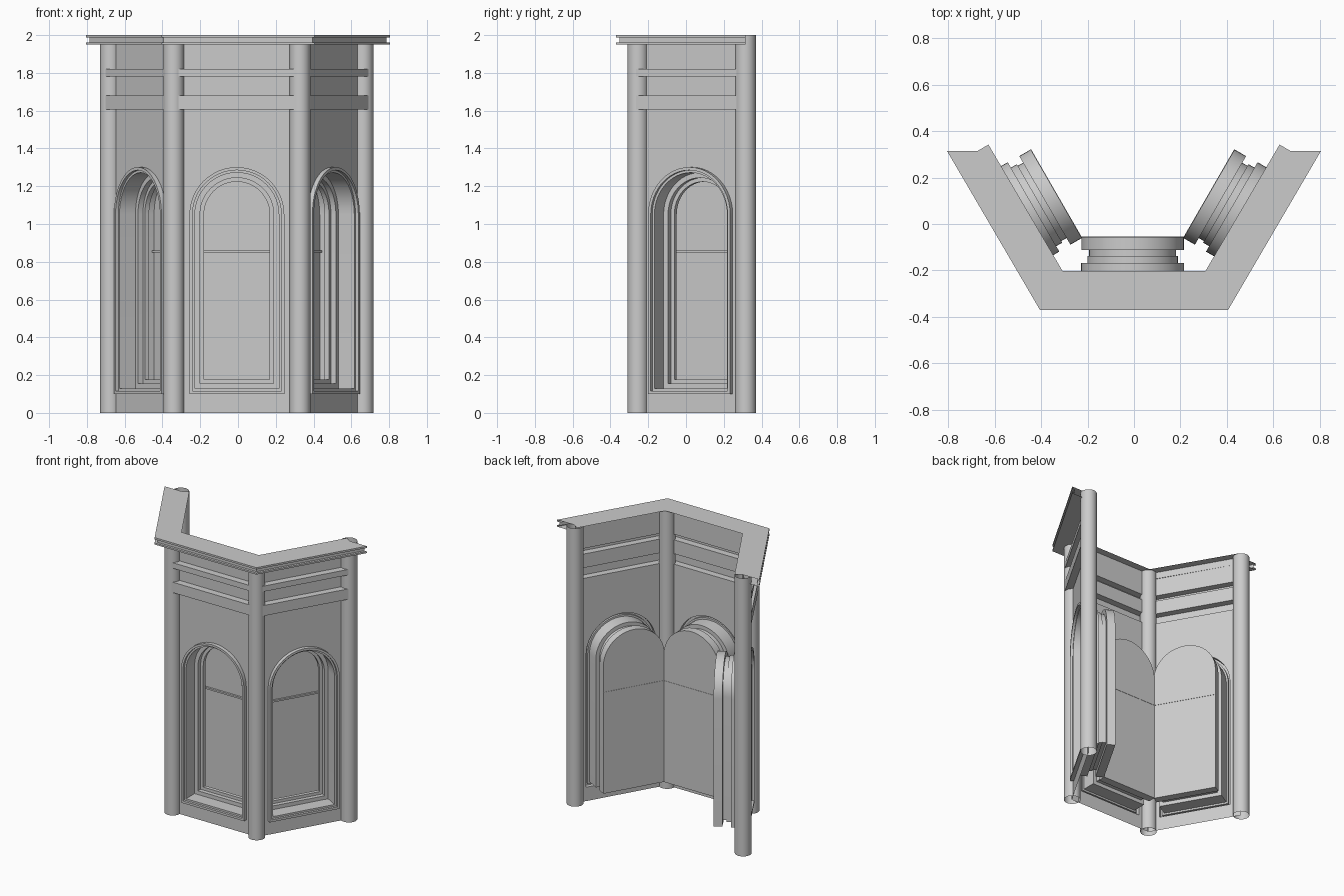
import bpy, bmesh, math
from mathutils import Matrix, Vector

if "Cube" in bpy.data.objects:
    bpy.data.objects.remove(bpy.data.objects["Cube"])

SEG = 24
SPRING = 1.05      # height where the arches begin
HALF = 0.251       # half width of the wall opening
SILL = 0.10


def finish(name, bm, matrix=None, smooth=False):
    bmesh.ops.recalc_face_normals(bm, faces=bm.faces[:])
    mesh = bpy.data.meshes.new(name)
    bm.to_mesh(mesh)
    bm.free()
    ob = bpy.data.objects.new(name, mesh)
    bpy.context.collection.objects.link(ob)
    if matrix:
        ob.matrix_world = matrix
    if smooth:
        bpy.ops.object.select_all(action='DESELECT')
        ob.select_set(True)
        bpy.context.view_layer.objects.active = ob
        bpy.ops.object.shade_smooth_by_angle(angle=math.radians(30))
    return ob


def arch(w, y):
    """Closed arched outline of half width w at depth y."""
    z0 = SILL + HALF - w
    pts = [(-w, y, z0), (w, y, z0)]
    for i in range(SEG + 1):
        a = math.pi * i / SEG
        pts.append((w * math.cos(a), y, SPRING + w * math.sin(a)))
    return pts


def loft(bm, rings, closed=True):
    rows = [[bm.verts.new(p) for p in r] for r in rings]
    for a, b in zip(rows, rows[1:]):
        n = len(a)
        for i in range(n if closed else n - 1):
            j = (i + 1) % n
            bm.faces.new((a[i], a[j], b[j], b[i]))
    return rows


def rect(bm, x, z0, z1, y=0):
    return bm.faces.new([bm.verts.new(p) for p in
                         ((-x, y, z0), (x, y, z0), (x, y, z1), (-x, y, z1))])


def arch_frame(name, profile, m):
    bm = bmesh.new()
    loft(bm, [arch(w, y) for w, y in profile])
    finish(name, bm, m, True)


def panel(side, m):
    # wall with arched opening, and the strips between the frieze bands
    bm = bmesh.new()
    loops = [[(-.332, 0, 0), (.332, 0, 0), (.332, 0, 1.605), (-.332, 0, 1.605)],
             arch(HALF, 0)]
    edges = []
    for pts in loops:
        vs = [bm.verts.new(p) for p in pts]
        edges += [bm.edges.new((vs[i], vs[(i + 1) % len(vs)])) for i in range(len(vs))]
    bmesh.ops.triangle_fill(bm, use_beauty=True, use_dissolve=False, edges=edges)
    rect(bm, .332, 1.68, 1.78)
    rect(bm, .332, 1.82, 2.0)
    finish(side + "_wall", bm, m)

    # raised frieze bands, hollow at the back
    for name, z0, z1 in (("lower_band", 1.605, 1.68), ("upper_band", 1.78, 1.82)):
        bm = bmesh.new()
        ring = lambda y: [(-.314, y, z0), (.314, y, z0), (.314, y, z1), (-.314, y, z1)]
        rows = loft(bm, [ring(0), ring(-0.049)])
        bm.faces.new(rows[1])
        finish(side + "_" + name, bm, m)

    # arched trim, stepped reveal and inner stop
    arch_frame(side + "_arch_trim",
               [(HALF, 0), (HALF, -.027), (.235, -.027), (.235, -.01), (.222, -.01)], m)
    arch_frame(side + "_reveal",
               [(.222, -.01), (.222, .087), (.195, .087), (.195, .117), (.187, .117),
                (.187, .143), (.22, .143), (.22, .2)], m)
    arch_frame(side + "_inner_stop",
               [(.187, .117), (.174, .117), (.174, .143), (.187, .143)], m)

    # glass pane and its crossbar
    bm = bmesh.new()
    bm.faces.new([bm.verts.new(p) for p in arch(.22, .2)])
    finish(side + "_pane", bm, m)
    bm = bmesh.new()
    bmesh.ops.create_cube(bm, size=1, matrix=Matrix.Translation((0, .194, .855))
                          @ Matrix.Diagonal((.44, .016, .012, 1)))
    finish(side + "_crossbar", bm, m)


for side, x, y, deg in (("front", -.006, -.255, 0), ("left", -.5075, .03, -60),
                        ("right", .496, .03, 60)):
    panel(side, Matrix.Translation((x, y, 0)) @ Matrix.Rotation(math.radians(deg), 4, 'Z'))

# open round columns at the corners and ends
for name, x, y in (("left_rear", -.675, .315), ("left_front", -.34, -.255),
                   ("right_front", .328, -.255), ("right_rear", .662, .315)):
    bm = bmesh.new()
    bmesh.ops.create_cone(bm, cap_ends=False, segments=32, radius1=.055, radius2=.055,
                          depth=2, matrix=Matrix.Translation((x, y, 1)))
    finish(name + "_column", bm, None, True)

# cornice: channel profile (outward offset, height) mitred along the three sides
T = math.tan(math.radians(30))


def cornice_row(d, z):
    corner = Vector((.338 + d * T, -.255 - d, z))
    n = Vector((math.cos(math.pi / 6), -.5, 0))
    along = Vector((.5, math.cos(math.pi / 6), 0))
    end = Vector((.672, .315, z)) + n * d + along * max(d, 0) * T
    right = [corner, end]
    left = [Vector((-p.x, p.y, p.z)) for p in reversed(right)]
    return left + right


bm = bmesh.new()
loft(bm, [cornice_row(d, z) for d, z in
          ((-.053, 2), (0, 2), (.115, 2), (.115, 1.987), (.098, 1.987), (.098, 1.962),
           (.115, 1.962), (.115, 1.95), (0, 1.95))], closed=False)
finish("cornice", bm)
